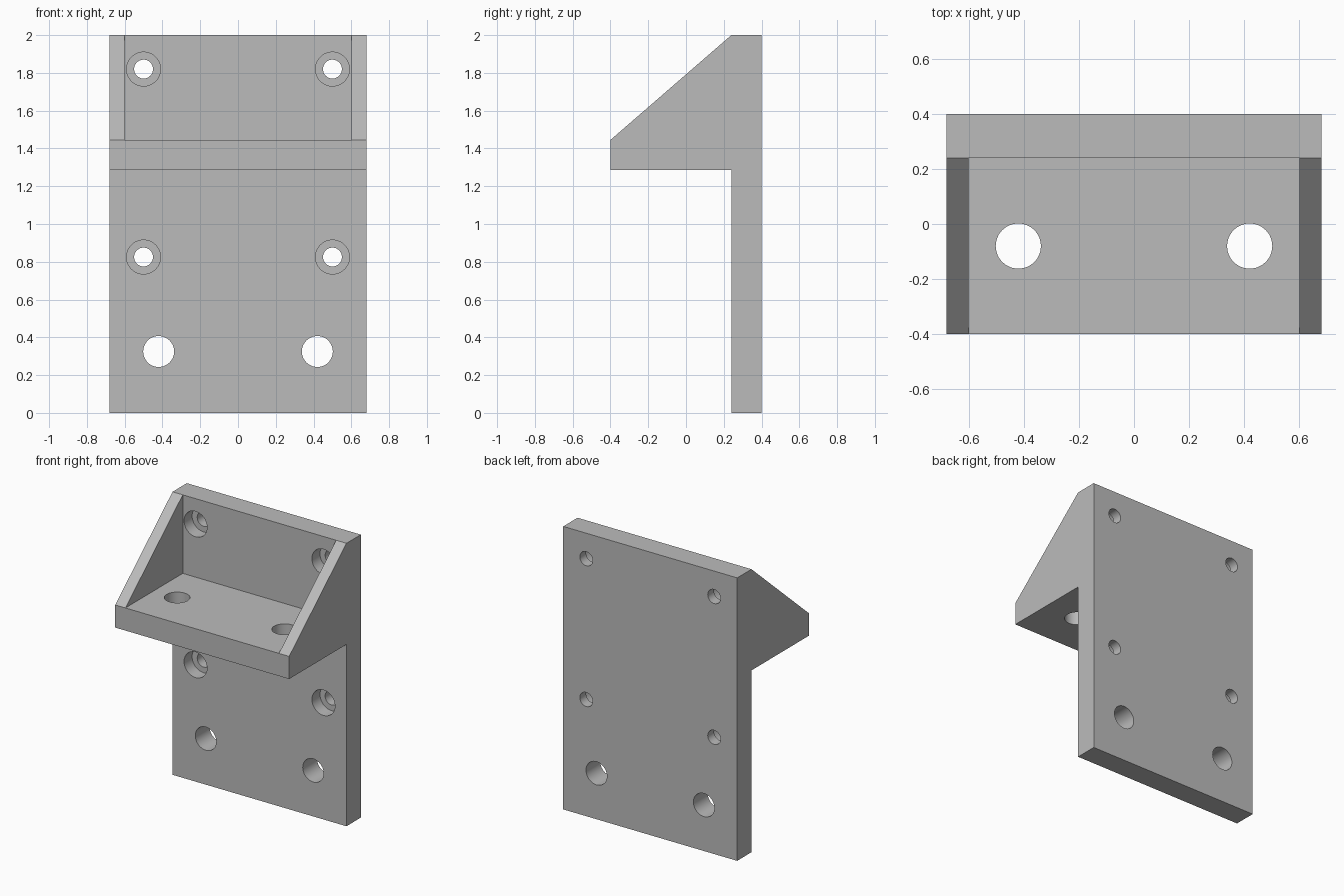
import bpy, bmesh
from math import radians
from mathutils import Matrix

cube = bpy.data.objects.get("Cube")
if cube:
    bpy.data.objects.remove(cube, do_unlink=True)

HALF_W, BACK, FRONT, PLATE_Y = 0.68, 0.40, -0.40, 0.24
SHELF_LOW, SHELF_TOP, TOP = 1.285, 1.445, 2.0
INNER = 0.60

grey = bpy.data.materials.new("plain grey")
grey.use_nodes = True
colour = (0.5, 0.5, 0.5, 1)
grey.diffuse_color = colour
grey.node_tree.nodes["Principled BSDF"].inputs["Base Color"].default_value = colour


def make_object(name, bm):
    bmesh.ops.recalc_face_normals(bm, faces=bm.faces[:])
    mesh = bpy.data.meshes.new(name)
    bm.to_mesh(mesh)
    bm.free()
    mesh.materials.append(grey)
    obj = bpy.data.objects.new(name, mesh)
    bpy.context.collection.objects.link(obj)
    return obj


def extrude_profile(name, points, half_width):
    """Extrude a side profile of (y, z) points across x."""
    bm = bmesh.new()
    face = bm.faces.new([bm.verts.new((-half_width, y, z)) for y, z in points])
    new = bmesh.ops.extrude_face_region(bm, geom=[face])["geom"]
    verts = [v for v in new if isinstance(v, bmesh.types.BMVert)]
    bmesh.ops.translate(bm, verts=verts, vec=(2 * half_width, 0, 0))
    return make_object(name, bm)


def cylinder(name, centre, radius, depth, along_y=True):
    bm = bmesh.new()
    turn = Matrix.Rotation(radians(90), 4, "X") if along_y else Matrix()
    bmesh.ops.create_cone(bm, cap_ends=True, segments=48, radius1=radius,
                          radius2=radius, depth=depth,
                          matrix=Matrix.Translation(centre) @ turn)
    return make_object(name, bm)


# Solid body: back plate, shelf and sloping side cheeks in one profile
bracket = extrude_profile("bracket", [
    (BACK, 0), (BACK, TOP), (PLATE_Y, TOP), (FRONT, SHELF_TOP),
    (FRONT, SHELF_LOW), (PLATE_Y, SHELF_LOW), (PLATE_Y, 0)], HALF_W)

# Pocket between the cheeks, above the shelf
cutters = [extrude_profile("pocket_cutter", [
    (PLATE_Y, SHELF_TOP), (PLATE_Y, TOP + 0.2),
    (FRONT - 0.2, TOP + 0.2), (FRONT - 0.2, SHELF_TOP)], INNER)]

for side in (-1, 1):
    # Counterbored screw holes
    for z in (0.825, 1.82):
        x = side * 0.50
        cutters.append(cylinder("counterbore_cutter", (x, PLATE_Y, z), 0.09, 0.18))
        cutters.append(cylinder("screw_cutter", (x, 0.36, z), 0.05, 0.20))
    # Plain holes through the plate and the shelf
    cutters.append(cylinder("plate_hole_cutter", (side * 0.42, 0.32, 0.325), 0.082, 0.4))
    cutters.append(cylinder("shelf_hole_cutter", (side * 0.42, -0.08, 1.365), 0.082, 0.4, False))

for cutter in cutters:
    cut = bracket.modifiers.new(cutter.name, "BOOLEAN")
    cut.operation, cut.solver, cut.object = "DIFFERENCE", "EXACT", cutter

# Bake the cuts and drop the cutters
depsgraph = bpy.context.evaluated_depsgraph_get()
result = bpy.data.meshes.new_from_object(bracket.evaluated_get(depsgraph))
bracket.modifiers.clear()
bracket.data = result
result.name = "bracket"
for cutter in cutters:
    bpy.data.objects.remove(cutter, do_unlink=True)

# Smooth bores, sharp edges
bpy.ops.object.select_all(action="DESELECT")
bracket.select_set(True)
bpy.context.view_layer.objects.active = bracket
bpy.ops.object.shade_smooth_by_angle(angle=radians(30))
